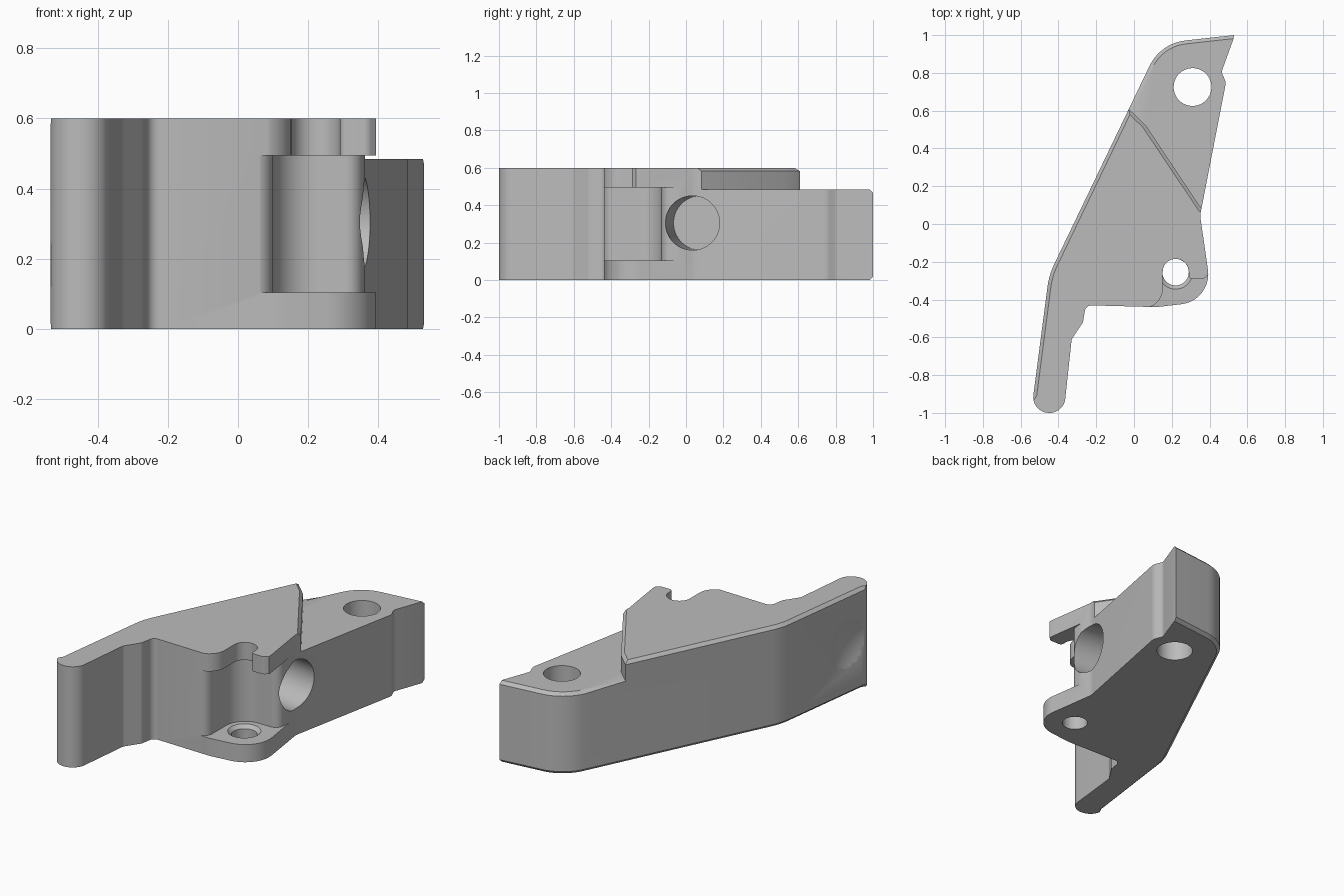
import bpy, bmesh, math
from mathutils import Vector

cube = bpy.data.objects.get("Cube")
if cube:
    bpy.data.objects.remove(cube, do_unlink=True)

grey = bpy.data.materials.new("plain grey")
grey.use_nodes = True
COLOUR = (0.5, 0.5, 0.5, 1)
grey.diffuse_color = COLOUR
grey.node_tree.nodes["Principled BSDF"].inputs["Base Color"].default_value = COLOUR


def rounded(points, steps=10):
    """Polygon corners (x, y, radius) turned into a filleted outline."""
    out = []
    for i, (x, y, r) in enumerate(points):
        p = Vector((x, y))
        if r == 0:
            out.append(p)
            continue
        a = (Vector(points[i - 1][:2]) - p).normalized()
        b = (Vector(points[(i + 1) % len(points)][:2]) - p).normalized()
        half = a.angle(b) / 2
        centre = p + (a + b).normalized() * r / math.sin(half)
        start = p + a * r / math.tan(half) - centre
        end = p + b * r / math.tan(half) - centre
        sweep = start.angle(end)
        for k in range(steps + 1):
            t = k / steps
            w = (start * math.sin((1 - t) * sweep) + end * math.sin(t * sweep)) / math.sin(sweep)
            out.append(centre + w)
    return out


def prism(name, points, z0, z1):
    bm = bmesh.new()
    base = bm.faces.new([bm.verts.new((p.x, p.y, z0)) for p in rounded(points)])
    top = bmesh.ops.extrude_face_region(bm, geom=[base])
    verts = [g for g in top["geom"] if isinstance(g, bmesh.types.BMVert)]
    bmesh.ops.translate(bm, verts=verts, vec=(0, 0, z1 - z0))
    bmesh.ops.recalc_face_normals(bm, faces=bm.faces)
    mesh = bpy.data.meshes.new(name)
    bm.to_mesh(mesh)
    bm.free()
    ob = bpy.data.objects.new(name, mesh)
    bpy.context.collection.objects.link(ob)
    return ob


def cone(name, r0, r1, depth, centre, axis=(0, 0, 1)):
    bpy.ops.mesh.primitive_cone_add(vertices=64, radius1=r0, radius2=r1, depth=depth, location=centre)
    ob = bpy.context.object
    ob.name = name
    ob.rotation_euler = Vector(axis).to_track_quat('Z', 'Y').to_euler()
    return ob


def cut(target, cutter):
    mod = target.modifiers.new(cutter.name, 'BOOLEAN')
    mod.operation = 'DIFFERENCE'
    mod.solver = 'EXACT'
    mod.object = cutter
    bpy.context.view_layer.update()
    bpy.ops.object.select_all(action='DESELECT')
    bpy.context.view_layer.objects.active = target
    target.select_set(True)
    bpy.ops.object.modifier_apply(modifier=mod.name)
    bpy.data.objects.remove(cutter, do_unlink=True)


# Main block with its long tail
body = prism("bracket_body", [
    (-0.545, -1.0, 0.083), (-0.372, -1.0, 0.083), (-0.33, -0.61, 0.04),
    (-0.27, -0.52, 0.04), (-0.255, -0.43, 0.035), (0.12, -0.44, 0.3),
    (0.415, -0.405, 0.16), (0.35, 0.045, 0.1), (0.487, 0.75, 0.06),
    (0.463, 0.805, 0.03), (0.525, 0.975, 0), (0.53, 1.0, 0),
    (0.14, 0.957, 0.24), (-0.45, -0.27, 0.4)], 0, 0.6)

# Lowered platform at the back
cut(body, prism("step_cutter", [
    (-0.2, 0.775, 0), (0.06, 0.525, 0), (0.357, 0.082, 0), (0.6, -0.28, 0),
    (0.9, 0.5, 0), (0.9, 1.2, 0), (-0.2, 1.2, 0)], 0.485, 0.8))

# Chamfers along the long outer side and the step
bm = bmesh.new()
bm.from_mesh(body.data)
chamfer = []
for e in bm.edges:
    if len(e.link_faces) != 2 or e.calc_face_angle_signed() < 0.5:
        continue
    side, flat = sorted(e.link_faces, key=lambda f: abs(f.normal.z))
    n = side.normal
    outer = n.y > 0.5 or (n.x < -0.05 and n.y > -0.05)
    if abs(n.z) < 0.1 and abs(flat.normal.z) > 0.9 and outer:
        chamfer.append(e)
bmesh.ops.bevel(bm, geom=chamfer, offset=0.018, offset_type='OFFSET',
                segments=1, profile=0.5, affect='EDGES')
bm.to_mesh(body.data)
bm.free()

# Pocket between the lower ear and the upper flange
cut(body, prism("pocket_cutter", [
    (0.6, -0.6, 0), (0.6, 0.0, 0), (0.362, -0.03, 0), (0.352, -0.13, 0.05),
    (0.1, -0.13, 0.125), (0.1, -0.434, 0.06), (0.03, -0.445, 0),
    (0.03, -0.6, 0)], 0.105, 0.495))

# Hooked notch in the upper flange
cut(body, prism("notch_cutter", [
    (0.6, -0.6, 0), (0.6, -0.25, 0), (0.4, -0.262, 0), (0.37, -0.29, 0.03),
    (0.29, -0.29, 0.02), (0.29, -0.185, 0.068), (0.152, -0.185, 0.068),
    (0.152, -0.432, 0.1), (0.035, -0.447, 0), (0.035, -0.6, 0)], 0.45, 0.7))

# Countersunk ear hole, platform hole and side bore
cut(body, cone("ear_hole", 0.07, 0.07, 0.4, (0.22, -0.255, 0.1)))
cut(body, cone("ear_countersink", 0.065, 0.095, 0.03, (0.22, -0.255, 0.095)))
cut(body, cone("platform_hole", 0.1, 0.1, 1.4, (0.31, 0.725, 0.4)))
axis = Vector((0.99, -0.14, 0))
cut(body, cone("side_bore", 0.145, 0.145, 0.6, Vector((0.36, 0.035, 0.305)), axis))

# Shallow finger dimple on the tail
bpy.ops.mesh.primitive_uv_sphere_add(segments=96, ring_count=64, radius=0.4, location=(-0.888, -0.736, 0.3))
dimple = bpy.context.object
dimple.name = "tail_dimple"
cut(body, dimple)

body.data.materials.clear()
body.data.materials.append(grey)
bpy.ops.object.select_all(action='DESELECT')
body.select_set(True)
bpy.context.view_layer.objects.active = body
bpy.ops.object.shade_smooth_by_angle(angle=math.radians(30))
